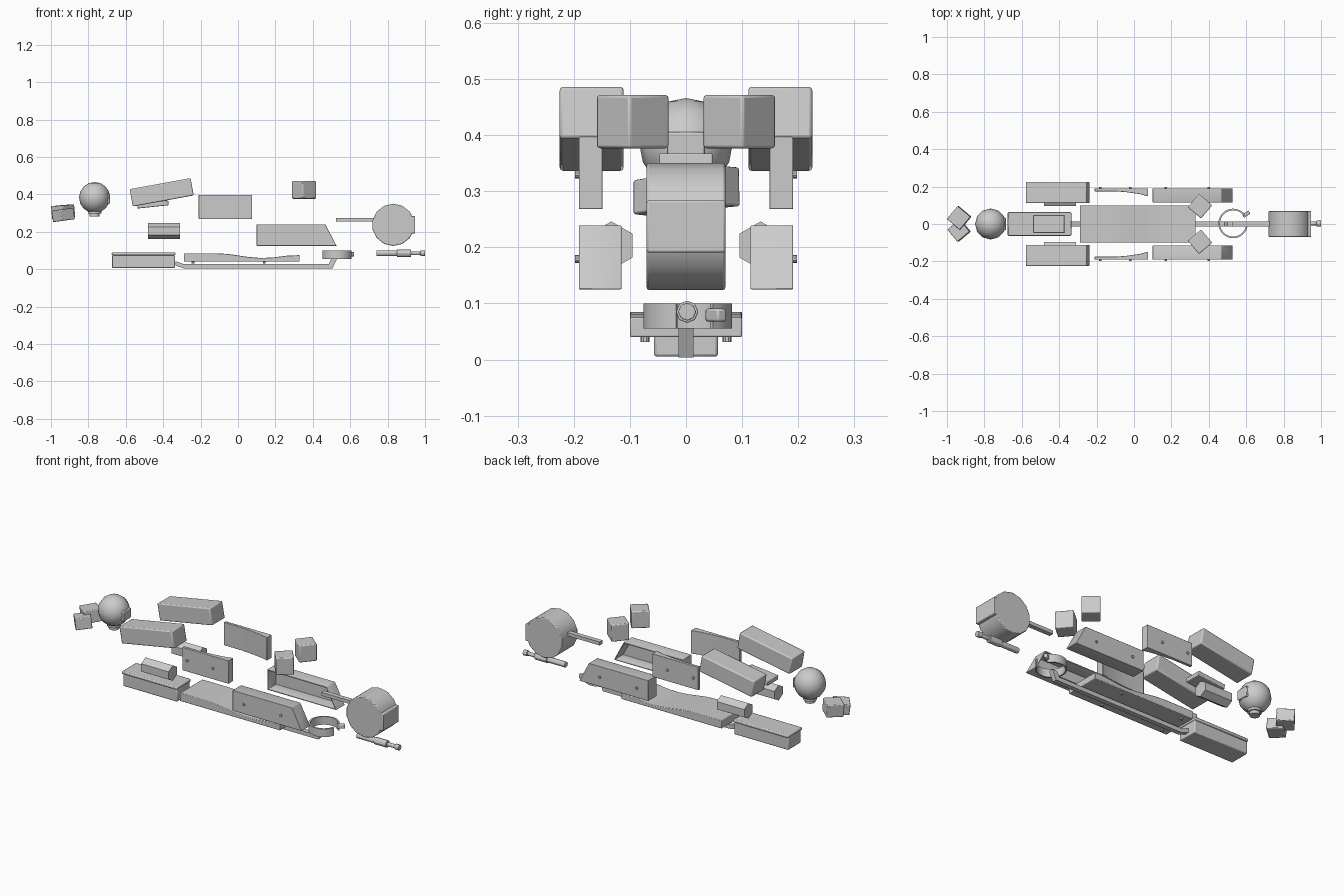
import bpy, bmesh, math
from mathutils import Matrix, Vector

if "Cube" in bpy.data.objects:
    bpy.data.objects.remove(bpy.data.objects["Cube"])

R = math.radians


def finish(name, bm, bevel=0.0, seg=2, smooth=35, loc=(0, 0, 0), rot=(0, 0, 0), shell=0.0):
    bmesh.ops.recalc_face_normals(bm, faces=bm.faces)
    me = bpy.data.meshes.new(name)
    bm.to_mesh(me)
    bm.free()
    ob = bpy.data.objects.new(name, me)
    bpy.context.collection.objects.link(ob)
    ob.location, ob.rotation_euler = loc, rot
    if shell:
        m = ob.modifiers.new("shell", 'SOLIDIFY')
        m.thickness, m.offset = shell, -1
    if bevel:
        m = ob.modifiers.new("bevel", 'BEVEL')
        m.width, m.segments = bevel, seg
        m.limit_method, m.angle_limit = 'ANGLE', R(32)
    if smooth:
        bpy.ops.object.select_all(action='DESELECT')
        ob.select_set(True)
        bpy.context.view_layer.objects.active = ob
        bpy.ops.object.shade_smooth_by_angle(angle=R(smooth))
    return ob


def box(name, loc, size, rot=(0, 0, 0), bevel=0.004, **kw):
    bm = bmesh.new()
    bmesh.ops.create_cube(bm, size=1, matrix=Matrix.Diagonal((*size, 1)))
    return finish(name, bm, bevel, loc=loc, rot=rot, **kw)


def prism(name, pts, a, b, axis='y', open_at=None, **kw):
    """Extrude a profile (xz along y, or xy along z) from a to b."""
    bm = bmesh.new()
    put = (lambda p, d: (p[0], d, p[1])) if axis == 'y' else (lambda p, d: (p[0], p[1], d))
    lo = [bm.verts.new(put(p, a)) for p in pts]
    hi = [bm.verts.new(put(p, b)) for p in pts]
    n = len(pts)
    for i in range(n):
        bm.faces.new((lo[i], lo[(i + 1) % n], hi[(i + 1) % n], hi[i]))
    bm.faces.new(lo[::-1])
    if open_at is None:
        bm.faces.new(hi)
    else:
        # open shell: force outward orientation before solidify
        c = Vector((sum(p[0] for p in pts) / n, (a + b) / 2, sum(p[1] for p in pts) / n))
        bm.normal_update()
        f = bm.faces[:][-1]
        if f.normal.dot(f.calc_center_median() - c) < 0:
            bmesh.ops.reverse_faces(bm, faces=bm.faces)
    return finish(name, bm, **kw)


def cyl(name, loc, r, depth, axis='x', n=12, spin=0.0, **kw):
    bm = bmesh.new()
    bmesh.ops.create_cone(bm, cap_ends=True, segments=n, radius1=r, radius2=r, depth=depth,
                          matrix=Matrix.Rotation(spin, 4, 'Z'))
    rot = {'x': (0, R(90), 0), 'y': (R(90), 0, 0), 'z': (0, 0, 0)}[axis]
    return finish(name, bm, loc=loc, rot=rot, **kw)


# rear stock block and lid
box("rear_block", (-.505, 0, .04), (.335, .114, .07), bevel=.005)
box("rear_block_lid", (-.505, 0, .082), (.34, .126, .016), bevel=.005)

# long rail with raised front end
prism("base_rail", [(-.335, .043), (-.335, .02), (-.29, .004), (.505, .004), (.53, .056),
                    (.5, .056), (.485, .027), (-.29, .027)], -.013, .013, smooth=0)

# deck plate with dipped top, and its rivets
prism("deck_plate", [(-.29, .04), (.33, .04), (.33, .075), (.26, .072), (.18, .062), (.12, .06),
                     (.05, .066), (-.05, .081), (-.12, .085), (-.29, .085)],
      -.1, .1, bevel=.003)

# split clamp ring and clasp
bm = bmesh.new()
rows = []
for i in range(29):
    a = R(35 + 310 * i / 28)
    rows.append([bm.verts.new((.53 + r * math.cos(a), .003 + r * math.sin(a), z))
                 for r, z in ((.07, .055), (.079, .055), (.079, .1), (.07, .1))])
for p, q in zip(rows, rows[1:]):
    for k in range(4):
        bm.faces.new((p[k], p[(k + 1) % 4], q[(k + 1) % 4], q[k]))
bm.faces.new(rows[0])
bm.faces.new(rows[-1][::-1])
finish("clamp_ring", bm)
box("clamp_clasp", (.6, .053, .079), (.02, .04, .023), (0, 0, R(-55)))

# mirrored parts
for s, side in ((1, "left"), (-1, "right")):
    box("upper_block_" + side, (-.408, s * .168, .411), (.331, .114, .094), (0, R(-10.3), 0),
        bevel=.006)
    cyl("hex_bar_" + side, (-.395, s * .133, .203), .043, .17, n=6, spin=R(90), smooth=0)
    prism("side_plate_" + side,
          [(-.21, s * .191), (.075, s * .191), (.075, s * .148), (.03, s * .16),
           (-.04, s * .17), (-.1, s * .175), (-.21, s * .175)], .268, .397, axis='z', bevel=.002)
    prism("side_shell_" + side, [(.1, .125), (.527, .125), (.467, .239), (.1, .239)],
          s * .191, s * .115, open_at=1, shell=.008, bevel=.004)
    box("front_cube_" + side, (.353, s * .095, .424), (.093, .093, .095), (0, 0, R(s * -40)),
        bevel=.005)
    for x in (-.18, -.02):
        cyl("plate_rivet", (x, s * .193, .33), .007, .01, 'y', 10)
    for x in (.17, .4):
        cyl("shell_rivet", (x, s * .193, .179), .007, .01, 'y', 10)
    for x in (-.24, .14):
        cyl("deck_rivet", (x, s * .073, .037), .008, .012, 'z', 10)

# tilted spacer and the pair of rear cubes
box("spacer_block", (-.455, 0, .346), (.167, .095, .026), (0, R(-6), 0), bevel=.003)
box("rear_cube_left", (-.935, .033, .307), (.09, .09, .07), (R(4), R(-3), R(-40)))
box("rear_cube_right", (-.935, -.035, .29), (.085, .085, .062), (R(-5), R(-6), R(40)))

# ball with neck and front pad
bm = bmesh.new()
bmesh.ops.create_uvsphere(bm, u_segments=12, v_segments=8, radius=.083)
finish("ball", bm, loc=(-.767, 0, .383), smooth=50)
box("ball_pad", (-.702, 0, .378), (.036, .066, .055))
cyl("ball_neck", (-.767, 0, .309), .036, .024, 'z')
cyl("ball_neck_tip", (-.767, 0, .29), .027, .018, 'z')

# drum with end pad and connecting bar
cyl("drum", (.83, 0, .237), .113, .14, 'y', 14, bevel=.004, smooth=30)
box("drum_pad", (.925, 0, .237), (.045, .14, .093))
box("drum_bar", (.63, 0, .264), (.21, .026, .019), bevel=0)

# small turned handle
for name, x0, x1, r in (("handle_grip", .74, .85, .016), ("handle_collar", .85, .925, .02),
                        ("handle_stem", .925, .975, .011), ("handle_tip", .975, 1, .016)):
    cyl(name, ((x0 + x1) / 2, .002, .085), r, x1 - x0, n=8, bevel=.002)
